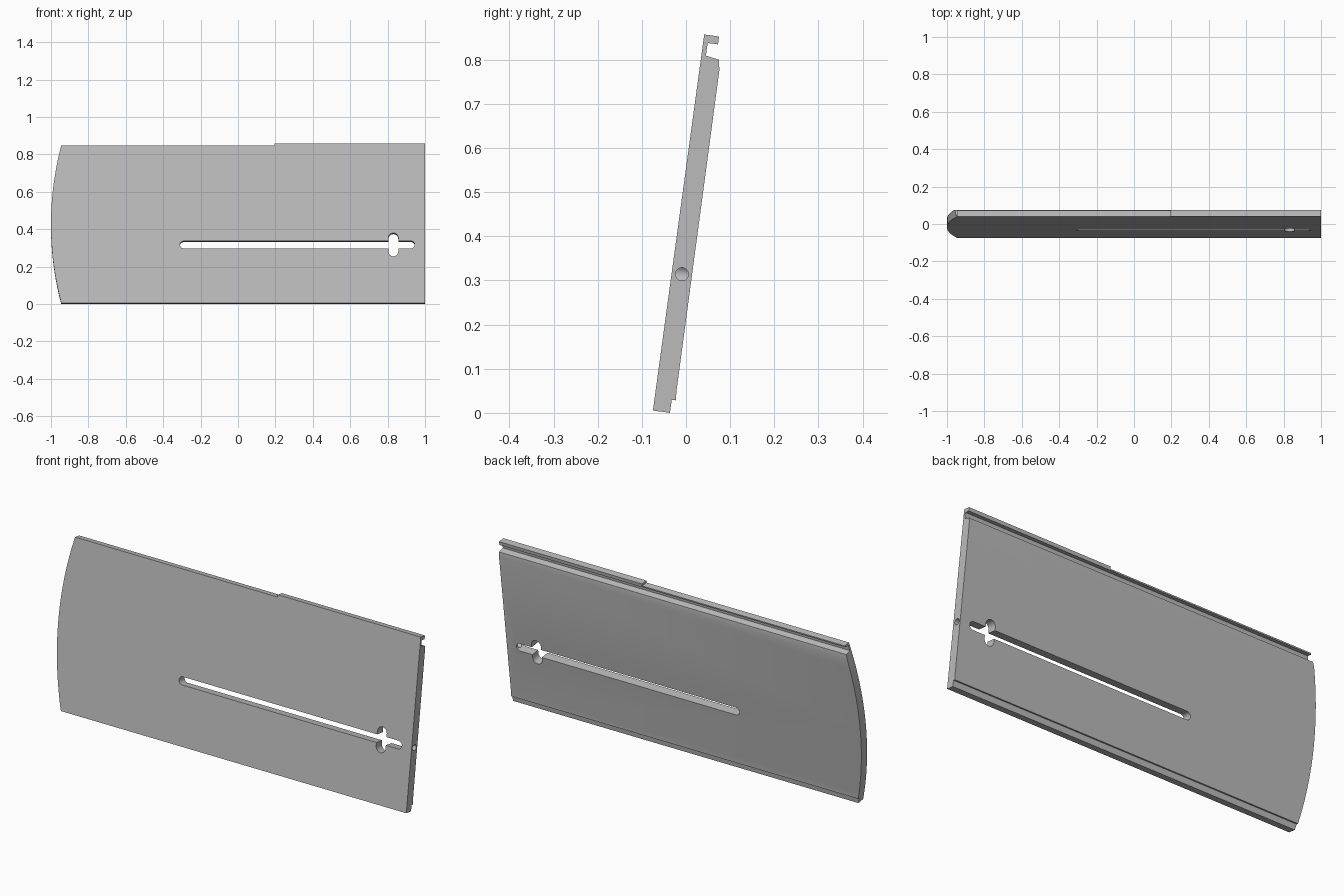
import bpy, bmesh
from math import pi, cos, sin, radians, sqrt
from mathutils import Vector

cube = bpy.data.objects.get("Cube")
if cube:
    bpy.data.objects.remove(cube, do_unlink=True)

grey = bpy.data.materials.new("light grey")
grey.use_nodes = True
grey.diffuse_color = (0.5, 0.5, 0.5, 1)
grey.node_tree.nodes["Principled BSDF"].inputs["Base Color"].default_value = (0.5, 0.5, 0.5, 1)


def prism(name, points, sweep):
    """Sweep a closed outline of 3D points along a vector."""
    bm = bmesh.new()
    face = bm.faces.new([bm.verts.new(p) for p in points])
    out = bmesh.ops.extrude_face_region(bm, geom=[face])
    moved = [g for g in out["geom"] if isinstance(g, bmesh.types.BMVert)]
    bmesh.ops.translate(bm, verts=moved, vec=Vector(sweep))
    bmesh.ops.recalc_face_normals(bm, faces=bm.faces)
    mesh = bpy.data.meshes.new(name)
    bm.to_mesh(mesh)
    bm.free()
    mesh.materials.append(grey)
    obj = bpy.data.objects.new(name, mesh)
    bpy.context.collection.objects.link(obj)
    return obj


def through(name, outline):
    """Cutter through the panel thickness from an (x, height) outline."""
    return prism(name, [(x, -0.1, z) for x, z in outline], (0, 0.3, 0))


def stadium(x0, x1, z0, z1, steps=12):
    """Round-ended slot outline."""
    r = min(x1 - x0, z1 - z0) / 2
    wide = x1 - x0 > z1 - z0
    ends = [(x1 - r, z1 - r), (x0 + r, z0 + r)]
    start = -pi / 2 if wide else 0
    return [(cx + r * cos(start + pi * (e + i / steps)),
             cz + r * sin(start + pi * (e + i / steps)))
            for e, (cx, cz) in enumerate(ends) for i in range(steps + 1)]


def apply_boolean(obj, cutter, operation="DIFFERENCE"):
    cutter.hide_render = True
    mod = obj.modifiers.new("cut", "BOOLEAN")
    mod.operation = operation
    mod.solver = "EXACT"
    mod.object = cutter
    bpy.context.view_layer.objects.active = obj
    bpy.ops.object.modifier_apply(modifier=mod.name)
    bpy.data.objects.remove(cutter, do_unlink=True)


# Panel section: bottom rebate, plate, top groove and hooked lip
section = [(0, 0), (0.039, 0), (0.039, 0.03), (0.0485, 0.03), (0.047, 0.05),
           (0.045, 0.785), (0.0405, 0.808), (0.0103, 0.813), (0.0103, 0.842),
           (0.034, 0.842), (0.034, 0.86), (0, 0.86)]
panel = prism("slotted_panel", [(-1.1, y, z) for y, z in section], (2.1, 0, 0))

# Bowed left end
mid, radius = 0.425, 1.67
arc = []
for i in range(33):
    z = -0.02 + 0.9 * i / 32
    arc.append((radius - 1 - sqrt(radius ** 2 - (z - mid) ** 2), z))
apply_boolean(panel, through("bowed_end", arc + [(1.2, 0.88), (1.2, -0.02)]), "INTERSECT")

# Lowered top lip on the right part
apply_boolean(panel, through("lip_step", [(-1.2, 0.849), (0.195, 0.849), (0.195, 0.9), (-1.2, 0.9)]))

# Long slot with a short crossing slot
apply_boolean(panel, through("long_slot", stadium(-0.31, 0.945, 0.295, 0.335)))
apply_boolean(panel, through("cross_slot", stadium(0.804, 0.857, 0.252, 0.378)))

# Round hole from the straight end into the slot
hole = [(0.925, 0.0235 + 0.0148 * cos(a), 0.315 + 0.0148 * sin(a))
        for a in (2 * pi * i / 24 for i in range(24))]
apply_boolean(panel, prism("end_hole", hole, (0.2, 0, 0)))

# Lean the panel back and set it on the floor
panel.rotation_euler.x = -radians(7.77)
panel.location = (0, -0.075, 0.0053)
bpy.ops.object.select_all(action="DESELECT")
panel.select_set(True)
bpy.context.view_layer.objects.active = panel
bpy.ops.object.shade_smooth_by_angle(angle=radians(20))
